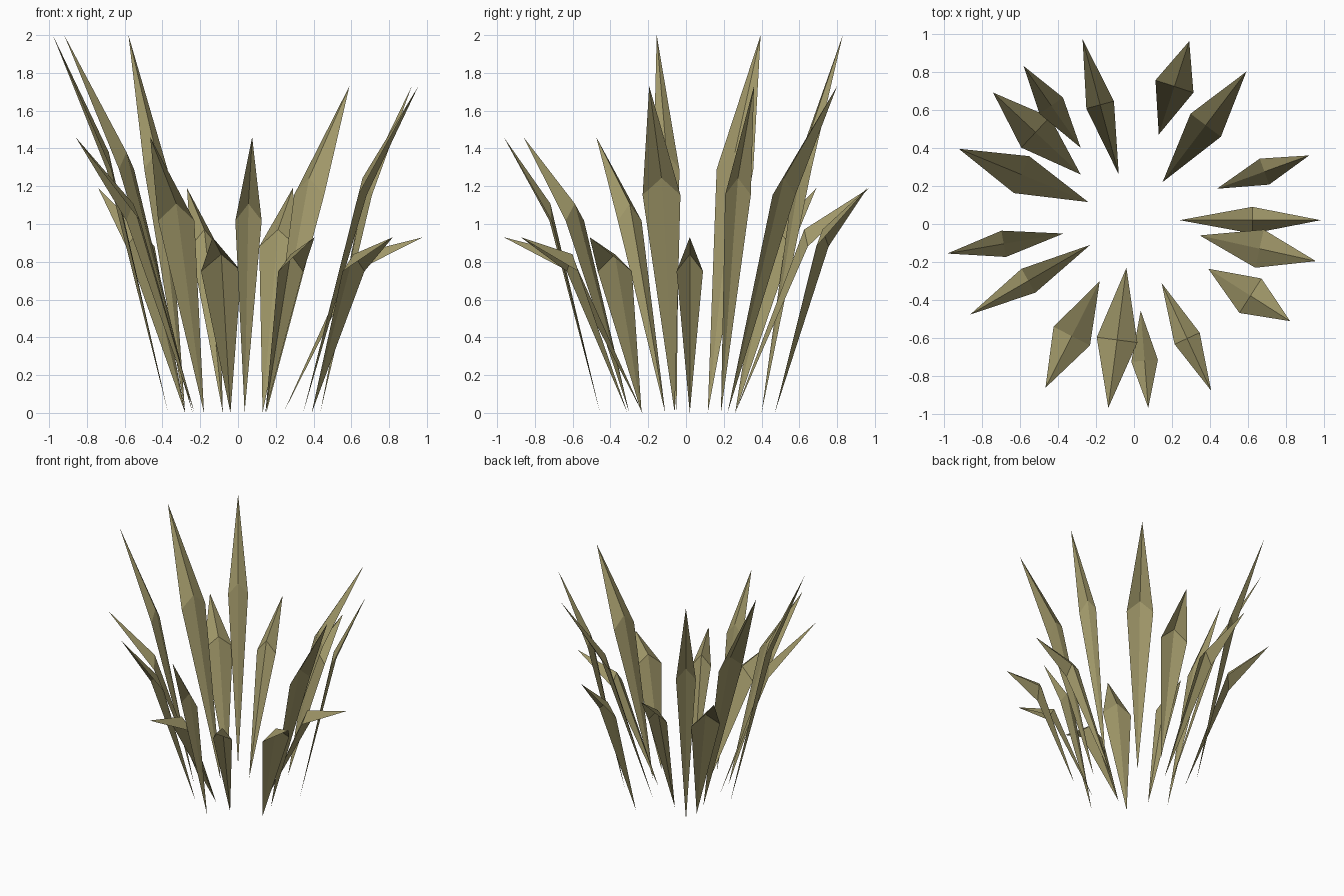
import bpy
from mathutils import Vector

mat = bpy.data.materials.new("dry_grass")
mat.diffuse_color = (0.35, 0.31, 0.14, 1)

# root x, y, tip x, y, tip height, blade width
BLADES = [
    (0.15, 0.22, 0.59, 0.80, 1.73, 0.20), (0.13, 0.47, 0.29, 0.96, 1.19, 0.21),
    (-0.08, 0.26, -0.27, 0.97, 1.19, 0.15), (-0.28, 0.40, -0.58, 0.83, 2.0, 0.15),
    (-0.28, 0.26, -0.74, 0.69, 1.19, 0.22), (-0.24, 0.115, -0.92, 0.395, 2.0, 0.21),
    (-0.37, -0.05, -0.98, -0.155, 2.0, 0.14), (-0.23, -0.11, -0.86, -0.475, 1.46, 0.145),
    (-0.18, -0.30, -0.465, -0.86, 1.46, 0.215), (-0.04, -0.23, -0.135, -0.965, 0.93, 0.215),
    (0.035, -0.455, 0.075, -0.965, 1.46, 0.14), (0.145, -0.31, 0.405, -0.875, 0.93, 0.145),
    (0.39, -0.235, 0.82, -0.51, 0.93, 0.215), (0.345, -0.06, 0.955, -0.195, 1.73, 0.205),
    (0.24, 0.02, 0.98, 0.02, 0.93, 0.14), (0.435, 0.185, 0.92, 0.36, 1.73, 0.145),
]


# Folded leaf: root, two side corners, a raised rib point and a tip
def blade(i, rx, ry, tx, ty, height, width):
    root, tip = Vector((rx, ry, 0)), Vector((tx, ty, height))
    rib = root.lerp(tip, 0.515)
    rib.z = 0.37 + 0.505 * height
    side = Vector((ry - ty, tx - rx, 0)).normalized() * width / 2
    drop = Vector((0, 0, 0.09))
    left, right = rib + side - drop, rib - side - drop
    me = bpy.data.meshes.new(f"grass_blade_{i}")
    me.from_pydata([root, right, rib, left, tip], [],
                   [(0, 1, 2), (0, 2, 3), (1, 4, 2), (2, 4, 3)])
    me.materials.append(mat)
    ob = bpy.data.objects.new(me.name, me)
    bpy.context.collection.objects.link(ob)


for i, b in enumerate(BLADES, 1):
    blade(i, *b)
